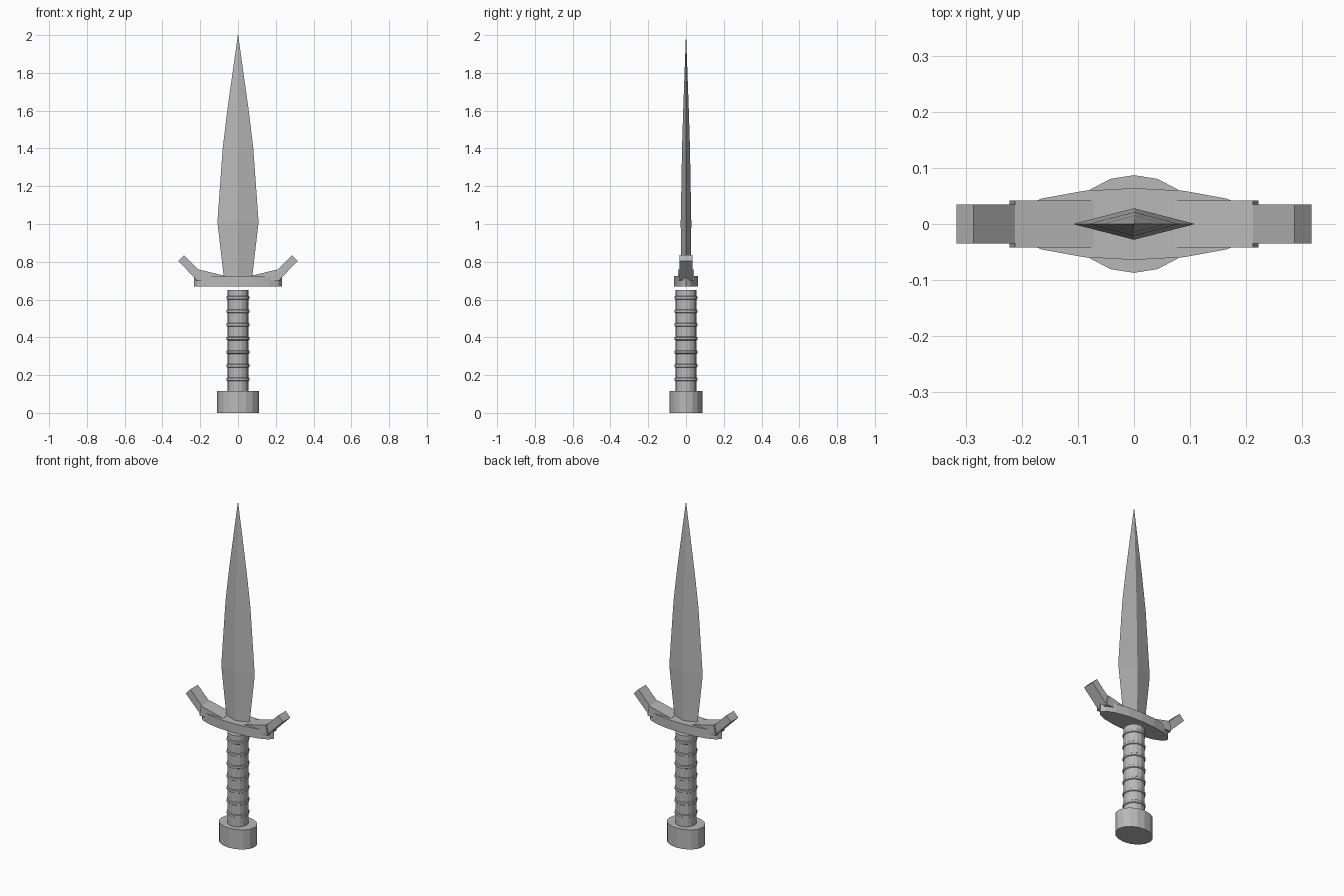
import bpy, bmesh
from math import cos, sin, tau

cube = bpy.data.objects.get("Cube")
if cube:
    bpy.data.objects.remove(cube, do_unlink=True)

GREY = (0.48, 0.48, 0.48, 1)
steel = bpy.data.materials.new("grey_steel")
steel.use_nodes = True
steel.diffuse_color = GREY
for node in steel.node_tree.nodes:
    if node.type == 'BSDF_PRINCIPLED':
        node.inputs["Base Color"].default_value = GREY
        node.inputs["Roughness"].default_value = 0.6


def loft(name, rings):
    """Skin a stack of equal-length point rings and cap both ends."""
    bm = bmesh.new()
    loops = [[bm.verts.new(p) for p in ring] for ring in rings]
    n = len(loops[0])
    for a, b in zip(loops, loops[1:]):
        for i in range(n):
            j = (i + 1) % n
            bm.faces.new((a[i], a[j], b[j], b[i]))
    bm.faces.new(loops[0][::-1])
    bm.faces.new(loops[-1])
    bmesh.ops.remove_doubles(bm, verts=bm.verts, dist=0.00001)
    bmesh.ops.recalc_face_normals(bm, faces=bm.faces)
    mesh = bpy.data.meshes.new(name)
    bm.to_mesh(mesh)
    bm.free()
    mesh.materials.append(steel)
    obj = bpy.data.objects.new(name, mesh)
    bpy.context.scene.collection.objects.link(obj)
    return obj


def ellipse(rx, ry, z, sides=16):
    return [(rx * cos(tau * i / sides), ry * sin(tau * i / sides), z)
            for i in range(sides)]


def disc(name, rx, ry, z0, z1):
    return loft(name, [ellipse(rx, ry, z0), ellipse(rx, ry, z1)])


# Handle
disc("pommel", 0.11, 0.087, 0, 0.115)
disc("grip", 0.056, 0.056, 0.11, 0.65)
for k in range(7):
    z = 0.178 + k * 0.072
    loft(f"grip_ring_{k + 1}", [ellipse(r, r, z + dz) for r, dz in
                                ((0.054, -0.011), (0.061, -0.006), (0.061, 0.006), (0.054, 0.011))])

# Guard plate
disc("guard_plate", 0.233, 0.064, 0.67, 0.725)

# Guard arms, rising outward on both sides
INNER = [(0.07, 0.70), (0.07, 0.726), (0.212, 0.76), (0.222, 0.70)]
OUTER = [(0.19, 0.73), (0.212, 0.76), (0.286, 0.835), (0.316, 0.803), (0.217, 0.703)]
for side, sx in (("left", 1), ("right", -1)):
    for part, profile, hy in (("inner", INNER, 0.042), ("outer", OUTER, 0.035)):
        loft(f"{side}_guard_arm_{part}",
             [[(sx * x, y, z) for x, z in profile] for y in (-hy, hy)])

# Blade: diamond section, swelling then tapering to the point
STATIONS = [(0.70, 0.073, 0.026), (1.01, 0.109, 0.028), (1.4, 0.081, 0.021),
            (1.6, 0.057, 0.015), (1.999, 0.001, 0.0005)]
rings = [ellipse(w, d, z, 4) for z, w, d in STATIONS]
rings.append([(0.0002 * cos(tau * i / 4), 0.0002 * sin(tau * i / 4), 2.0) for i in range(4)])
loft("blade", rings)
